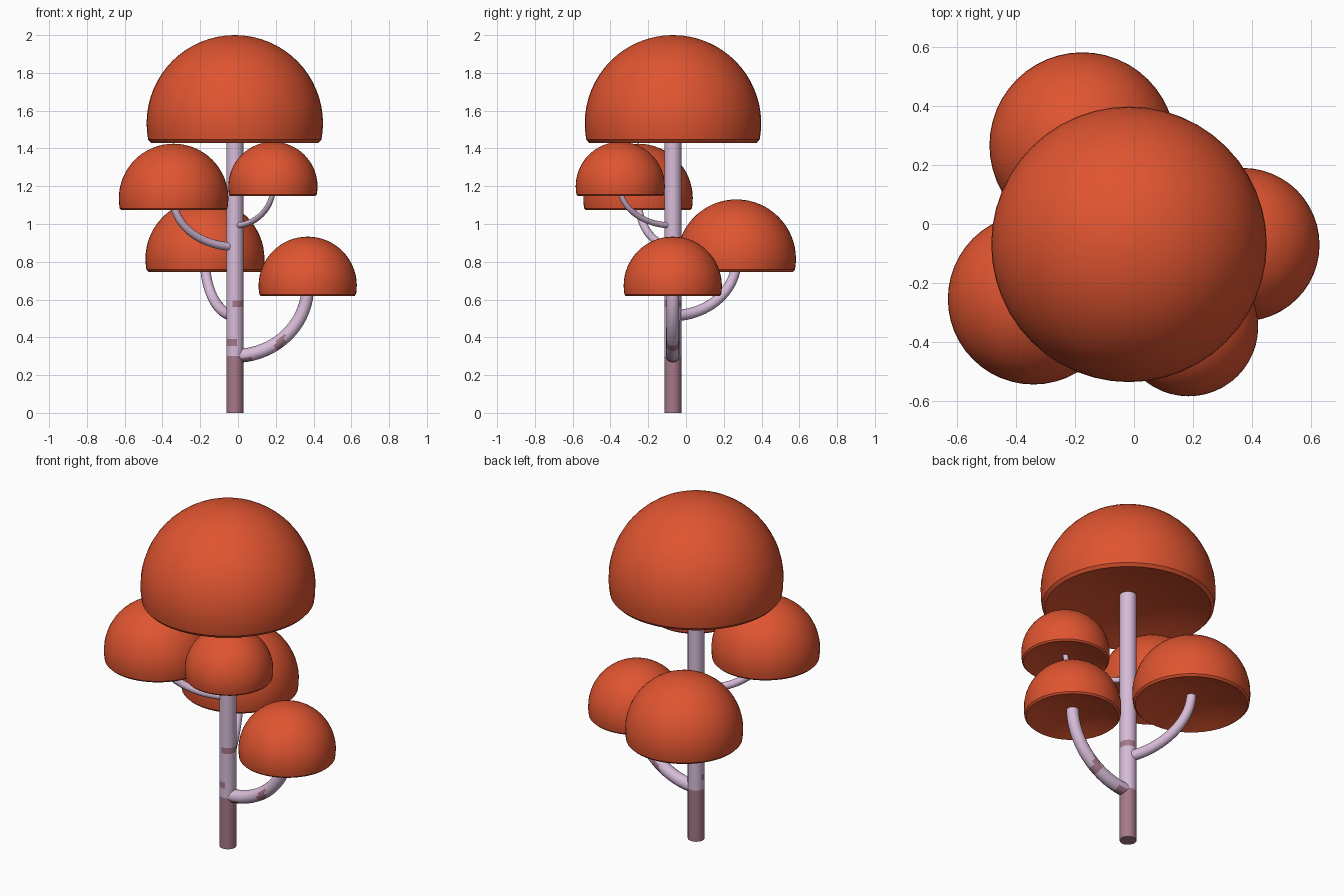
import bpy, bmesh, math
from mathutils import Vector

if "Cube" in bpy.data.objects:
    bpy.data.objects.remove(bpy.data.objects["Cube"])

TX, TY, TR = -0.017, -0.07, 0.045   # trunk axis and radius


def material(name, rgb):
    m = bpy.data.materials.new(name)
    m.diffuse_color = (*rgb, 1)
    m.use_nodes = True
    m.node_tree.nodes["Principled BSDF"].inputs["Base Color"].default_value = m.diffuse_color
    return m


ORANGE = material("orange foliage", (0.74, 0.09, 0.03))
LILAC = material("lilac bark", (0.68, 0.50, 0.69))
MAUVE = material("dark mauve bark", (0.38, 0.19, 0.25))


def skin(name, rings, mats, rule=None, angle=35):
    """Join equal-length rings into a closed skin; rule(centre, normal) picks the material."""
    bm = bmesh.new()
    loops = [[bm.verts.new(p) for p in ring] for ring in rings]
    n = len(loops[0])
    for a, b in zip(loops, loops[1:]):
        for i in range(n):
            j = (i + 1) % n
            bm.faces.new((a[i], a[j], b[j], b[i]))
    bm.faces.new(loops[0][::-1])
    bm.faces.new(loops[-1])
    bmesh.ops.recalc_face_normals(bm, faces=bm.faces)
    if rule:
        for f in bm.faces:
            f.material_index = int(rule(f.calc_center_median(), f.normal))
    me = bpy.data.meshes.new(name)
    bm.to_mesh(me)
    bm.free()
    for m in mats:
        me.materials.append(m)
    ob = bpy.data.objects.new(name, me)
    bpy.context.collection.objects.link(ob)
    bpy.ops.object.select_all(action='DESELECT')
    ob.select_set(True)
    bpy.context.view_layer.objects.active = ob
    bpy.ops.object.shade_smooth_by_angle(angle=math.radians(angle))
    return ob


def circle(c, u, v, r, n):
    return [c + r * (math.cos(t) * u + math.sin(t) * v)
            for t in (2 * math.pi * i / n for i in range(n))]


X, Y, Z = Vector((1, 0, 0)), Vector((0, 1, 0)), Vector((0, 0, 1))


def cap(name, x, y, bottom, top, r):
    """Domed crown with a small bevelled rim and a shallow hollow underneath."""
    zc = top - r
    low = bottom + 0.035 * r
    a0 = math.asin((low - zc) / r)
    prof = [(0.01 * r, bottom + 0.17 * r), (0.35 * r, bottom + 0.15 * r),
            (0.65 * r, bottom + 0.10 * r), (0.95 * r, bottom)]
    for i in range(19):
        a = a0 + (math.radians(89.3) - a0) * i / 18
        prof.append((r * math.cos(a), zc + r * math.sin(a)))
    skin(name, [circle(Vector((x, y, z)), X, Y, q, 48) for q, z in prof], [ORANGE])


def branch(name, z0, end, r0, r1, rule=None):
    """Branch leaving the trunk level and curving upright along a quarter ellipse."""
    start = Vector((TX, TY, z0))
    flat = Vector((end[0] - TX, end[1] - TY, 0))
    side = flat.cross(Z).normalized()
    rings, n = [], 28
    for i in range(n + 1):
        t = math.pi / 2 * i / n
        c = start + flat * math.sin(t) + Z * (end[2] - z0) * (1 - math.cos(t))
        tan = flat * math.cos(t) + Z * (end[2] - z0) * math.sin(t)
        up = side.cross(tan).normalized()
        rings.append(circle(c, side, up, r0 + (r1 - r0) * i / n, 16))
    skin(name, rings, [LILAC, MAUVE], rule, 50)


# Trunk: dark foot and two dark bark patches
def trunk_rule(c, nrm):
    if c.z < 0.3:
        return True
    if 0.355 < c.z < 0.39:
        return nrm.y < 0.2 and nrm.x < 0.3
    if 0.56 < c.z < 0.595:
        return nrm.x > -0.15
    return False


skin("trunk", [circle(Vector((TX, TY, z)), X, Y, TR, 24)
               for z in (0, 0.3, 0.355, 0.39, 0.56, 0.595, 1.53)],
     [LILAC, MAUVE], trunk_rule)


# Lowest branch has a dark underside at its root and one dark patch
def low_rule(c, nrm):
    return (c.x < 0.07 and nrm.z < -0.5) or (0.2 < c.x < 0.245 and nrm.z < 0.35)


# Crowns: name, x, y, bottom, top, radius, branch start height, branch radii, colour rule
CROWNS = [
    ("left", -0.341, -0.254, 1.073, 1.425, 0.29, 0.88, 0.022, 0.02, None),
    ("front", 0.185, -0.348, 1.147, 1.435, 0.236, 0.992, 0.016, 0.014, None),
    ("back", -0.175, 0.267, 0.747, 1.13, 0.315, 0.515, 0.03, 0.026, None),
    ("right", 0.369, -0.07, 0.618, 0.933, 0.26, 0.302, 0.037, 0.033, low_rule),
]
for name, x, y, lo, hi, r, z0, r0, r1, rule in CROWNS:
    cap(name + "_crown", x, y, lo, hi, r)
    branch(name + "_branch", z0, (x, y, lo + 0.2 * r), r0, r1, rule)

cap("top_crown", TX, -0.069, 1.43, 2.0, 0.467)
